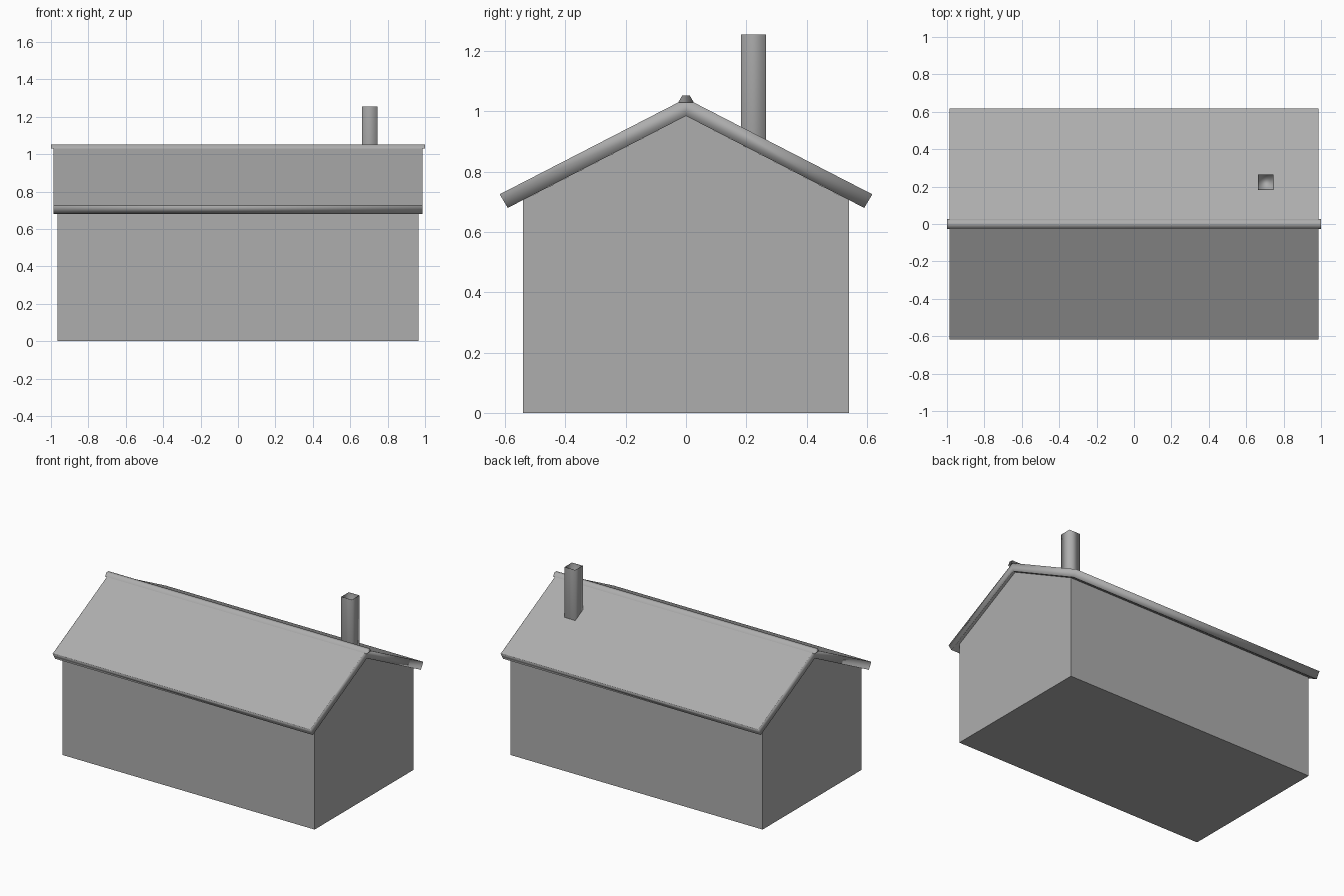
import bpy, bmesh

cube = bpy.data.objects.get("Cube")
if cube:
    bpy.data.objects.remove(cube, do_unlink=True)

COLOUR = (0.42, 0.42, 0.42, 1)
grey = bpy.data.materials.new("plain_grey")
grey.use_nodes = True
grey.diffuse_color = COLOUR
grey.node_tree.nodes["Principled BSDF"].inputs["Base Color"].default_value = COLOUR


def add_part(name, bm):
    """Turn a bmesh into a grey object."""
    mesh = bpy.data.meshes.new(name)
    bm.to_mesh(mesh)
    bm.free()
    mesh.materials.append(grey)
    obj = bpy.data.objects.new(name, mesh)
    bpy.context.collection.objects.link(obj)
    return obj


def extrude_x(profile, half_length):
    """Extrude a (y, z) profile along x, centred on x = 0."""
    bm = bmesh.new()
    face = bm.faces.new([bm.verts.new((-half_length, y, z)) for y, z in profile])
    result = bmesh.ops.extrude_face_region(bm, geom=[face])
    verts = [v for v in result["geom"] if isinstance(v, bmesh.types.BMVert)]
    bmesh.ops.translate(bm, verts=verts, vec=(2 * half_length, 0, 0))
    bmesh.ops.recalc_face_normals(bm, faces=bm.faces)
    return bm


def smooth_all(bm):
    for face in bm.faces:
        face.smooth = True


# Walls with gable ends
add_part("walls", extrude_x(
    [(-0.54, 0), (0.54, 0), (0.54, 0.706), (0, 0.985), (-0.54, 0.706)], 0.965))

# Roof: folded slab, seamed at the ridge, flat slopes with softly shaded rims
bm = extrude_x([(-0.618, 0.725), (-0.591, 0.68), (0, 0.985),
                (0.591, 0.68), (0.618, 0.725), (0, 1.043)], 0.987)
for sign in (-1, 1):
    seam = [v for v in bm.verts if abs(v.co.y) < 0.001 and v.co.x * sign > 0]
    bmesh.ops.connect_verts(bm, verts=seam)
slopes = [f for f in bm.faces if f.calc_area() > 0.5]
bmesh.ops.inset_individual(bm, faces=slopes, thickness=0.006)
smooth_all(bm)
add_part("roof", bm)

# Ridge cap: rounded shading along its length, flat ends, open where it sits on the roof
bm = extrude_x([(-0.026, 1.029), (0.026, 1.029), (0.013, 1.052), (-0.013, 1.052)], 1.0)
bmesh.ops.delete(bm, geom=[f for f in bm.faces if f.normal.z < -0.9], context="FACES_ONLY")
for face in bm.faces:
    face.smooth = abs(face.normal.x) < 0.5
add_part("ridge_cap", bm).modifiers.new("weighted_normals", "WEIGHTED_NORMAL")

# Chimney with a hollow top
low, high = 0.86, 1.255
bm = bmesh.new()
bmesh.ops.create_cube(bm, size=1)
bmesh.ops.scale(bm, verts=bm.verts, vec=(0.083, 0.082, high - low))
bmesh.ops.translate(bm, verts=bm.verts, vec=(0.704, 0.224, (low + high) / 2))
top = max(bm.faces, key=lambda f: f.calc_center_median().z)
bmesh.ops.inset_individual(bm, faces=[top], thickness=0.003)
hollow = bmesh.ops.extrude_discrete_faces(bm, faces=[top])["faces"][0]
bmesh.ops.translate(bm, verts=hollow.verts, vec=(0, 0, -0.12))
bmesh.ops.recalc_face_normals(bm, faces=bm.faces)
smooth_all(bm)
add_part("chimney", bm).modifiers.new("weighted_normals", "WEIGHTED_NORMAL")
